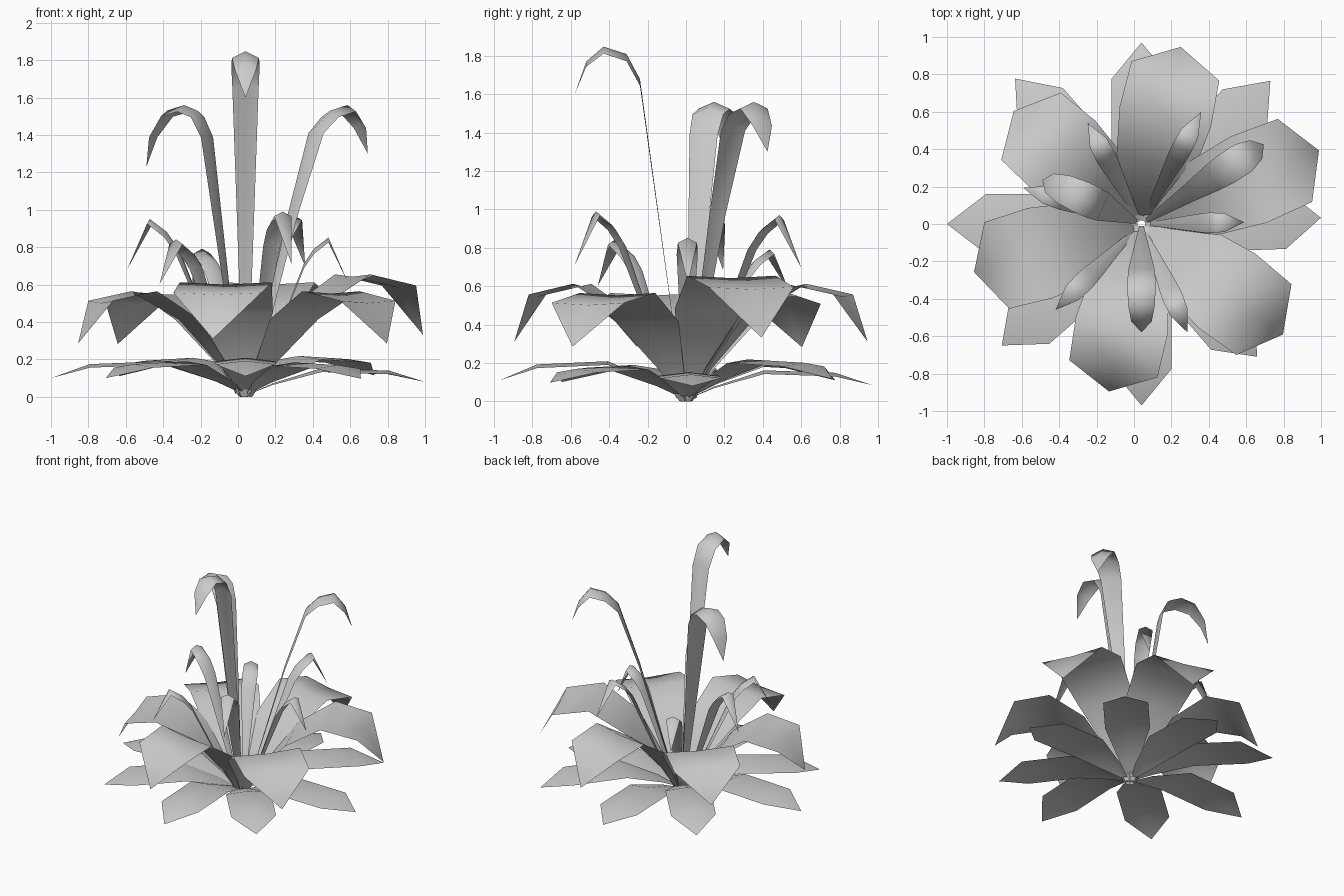
import bpy
from math import cos, sin, radians

CENTRE = (0.04, 0.0)


def leaf(name, angle, rows, length=1.0, height=1.0, fold=0.0):
    """Leaf blade: rows of (distance out, height, half width), folded along its midrib."""
    a = radians(angle)
    verts, faces = [], []
    for r, z, w in rows:
        for s in ((-1, 0, 1) if w > 0 else (0,)):
            d = r * length
            verts.append((CENTRE[0] + d * cos(a) - s * w * sin(a),
                          CENTRE[1] + d * sin(a) + s * w * cos(a),
                          z * height - abs(s) * fold * w))
    for i in range(len(rows) - 1):
        b = 3 * i
        if rows[i + 1][2] > 0:
            faces += [(b, b + 3, b + 4, b + 1), (b + 1, b + 4, b + 5, b + 2)]
        else:
            faces += [(b, b + 3, b + 1), (b + 1, b + 3, b + 2)]
    mesh = bpy.data.meshes.new(name)
    mesh.from_pydata(verts, [], faces)
    mesh.polygons.foreach_set("use_smooth", [True] * len(faces))
    ob = bpy.data.objects.new(name, mesh)
    bpy.context.collection.objects.link(ob)
    return ob


# Low ring of eight pointed leaves: angle, length, height
low = [(0.02, 0.02, 0.01), (0.15, 0.09, 0.07), (0.42, 0.19, 0.16),
       (0.8, 0.175, 0.16), (1.0, 0.1, 0)]
for a, l, h in [(2, 0.96, 0.8), (48, 1.03, 1.15), (90, 0.97, 0.85), (131, 1.03, 1.1),
                (180, 1.04, 1.0), (221, 0.99, 1.0), (270, 0.97, 1.1), (311, 0.94, 0.97)]:
    leaf("ground_leaf", a, low, l, h, 0.12)

# Middle bowl of six broad leaves with drooping tips
broad = [(0.03, 0.0, 0.02), (0.12, 0.17, 0.08), (0.33, 0.44, 0.21), (0.58, 0.6, 0.25),
         (0.83, 0.545, 0.24), (0.96, 0.31, 0)]
for a, l, h in [(22.5, 1.07, 1.07), (77.5, 1.01, 1.0), (138.5, 0.95, 0.91),
                (196, 0.97, 0.92), (259, 0.95, 1.0), (322, 1.0, 0.92)]:
    leaf("broad_leaf", a, broad, l, h, -0.05)

# Inner ring of six slim arching leaves
slim = [(0.05, 0.02, 0.01), (0.36, 0.83, 0.05), (0.42, 0.92, 0.055),
        (0.51, 0.99, 0.05), (0.63, 0.71, 0)]
for a, l, h in [(1, 0.87, 0.86), (62, 1.08, 0.98), (118, 0.97, 0.8),
                (163, 1.05, 0.96), (225, 1.03, 0.85), (293, 1.0, 1.0)]:
    leaf("slim_leaf", a, slim, l, h, 0.5)

# Three tall hooked blades
tall = [(0.01, 0.01, 0.012), (0.24, 1.68, 0.07), (0.31, 1.81, 0.076),
        (0.43, 1.848, 0.072), (0.52, 1.77, 0.055), (0.58, 1.6, 0)]
leaf("tall_blade", 270, tall, fold=0.5)
hook_right = [(0.03, 0.02, 0.012), (0.30, 0.99, 0.05), (0.45, 1.44, 0.075), (0.54, 1.53, 0.085),
              (0.65, 1.56, 0.085), (0.73, 1.46, 0.06), (0.78, 1.3, 0)]
leaf("tall_blade", 33, hook_right, fold=0.4)
hook_left = [(0.03, 0.02, 0.012), (0.225, 1.42, 0.08), (0.28, 1.53, 0.088), (0.36, 1.56, 0.088),
             (0.46, 1.53, 0.08), (0.54, 1.41, 0.055), (0.58, 1.23, 0)]
leaf("tall_blade", 156, hook_left, fold=0.4)
